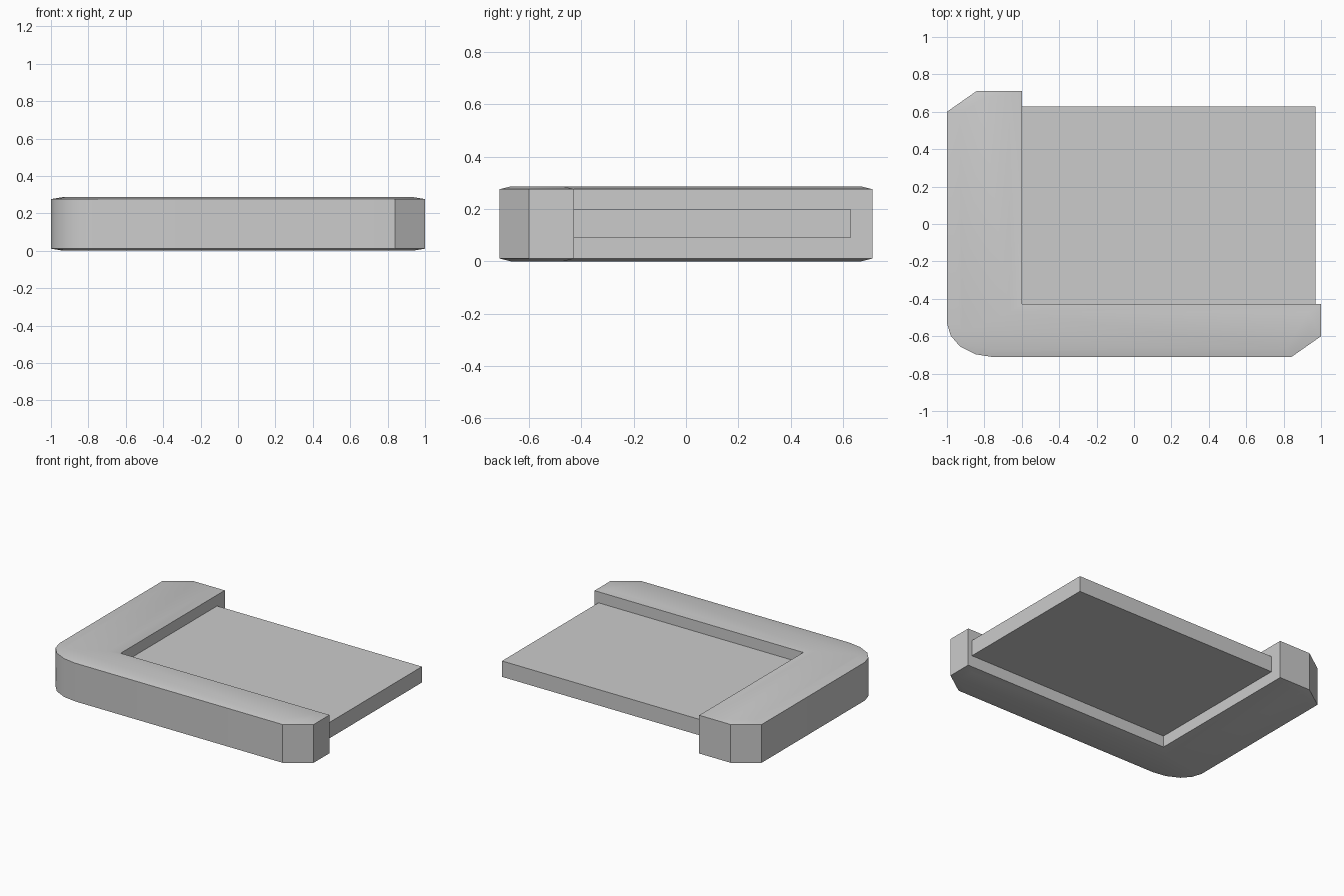
import bpy, bmesh, math
from mathutils import Vector

if "Cube" in bpy.data.objects:
    bpy.data.objects.remove(bpy.data.objects["Cube"])

INSET_X, INSET_Y = 0.066, 0.044
HEIGHT, LIP = 0.287, 0.011


def inset(points):
    """Mitred inset of a counter-clockwise outline, wider in x than in y."""
    s = INSET_Y / INSET_X
    pts = [Vector((x * s, y)) for x, y in points]
    out = []
    for i, p in enumerate(pts):
        a = (p - pts[i - 1]).normalized()
        b = (pts[(i + 1) % len(pts)] - p).normalized()
        na, nb = Vector((-a.y, a.x)), Vector((-b.y, b.x))
        q = p + (na + nb) * (INSET_Y / (1 + na.dot(nb)))
        out.append((q.x / s, q.y))
    return out


def loft(name, layers):
    """Solid through stacked (outline, z) layers."""
    bm = bmesh.new()
    rings = [[bm.verts.new((x, y, z)) for x, y in pts] for pts, z in layers]
    n = len(rings[0])
    for lo, hi in zip(rings, rings[1:]):
        for i in range(n):
            j = (i + 1) % n
            bm.faces.new((lo[i], lo[j], hi[j], hi[i]))
    bm.faces.new(rings[0][::-1])
    bm.faces.new(rings[-1])
    bmesh.ops.recalc_face_normals(bm, faces=bm.faces[:])
    mesh = bpy.data.meshes.new(name)
    bm.to_mesh(mesh)
    bm.free()
    obj = bpy.data.objects.new(name, mesh)
    bpy.context.collection.objects.link(obj)
    return obj


# L-shaped frame: rounded outer corner, chamfered arm ends
corner = [(-1, -0.53), (-0.98, -0.597), (-0.93, -0.655), (-0.845, -0.697), (-0.75, -0.712)]
outline = corner + [(0.84, -0.712), (1, -0.6), (1, -0.427), (-0.6, -0.427),
                    (-0.6, 0.712), (-0.84, 0.712), (-1, 0.6)]
inner = inset(outline)
frame = loft("corner_frame", [(inner, 0), (outline, LIP), (outline, HEIGHT - LIP), (inner, HEIGHT)])
bpy.context.view_layer.objects.active = frame
frame.select_set(True)
bpy.ops.object.shade_smooth_by_angle(angle=math.radians(30))

# Flat panel held in the crook of the frame
panel = [(-0.6, -0.427), (0.97, -0.427), (0.97, 0.628), (-0.6, 0.628)]
loft("panel", [(panel, 0.09), (panel, 0.2)])
